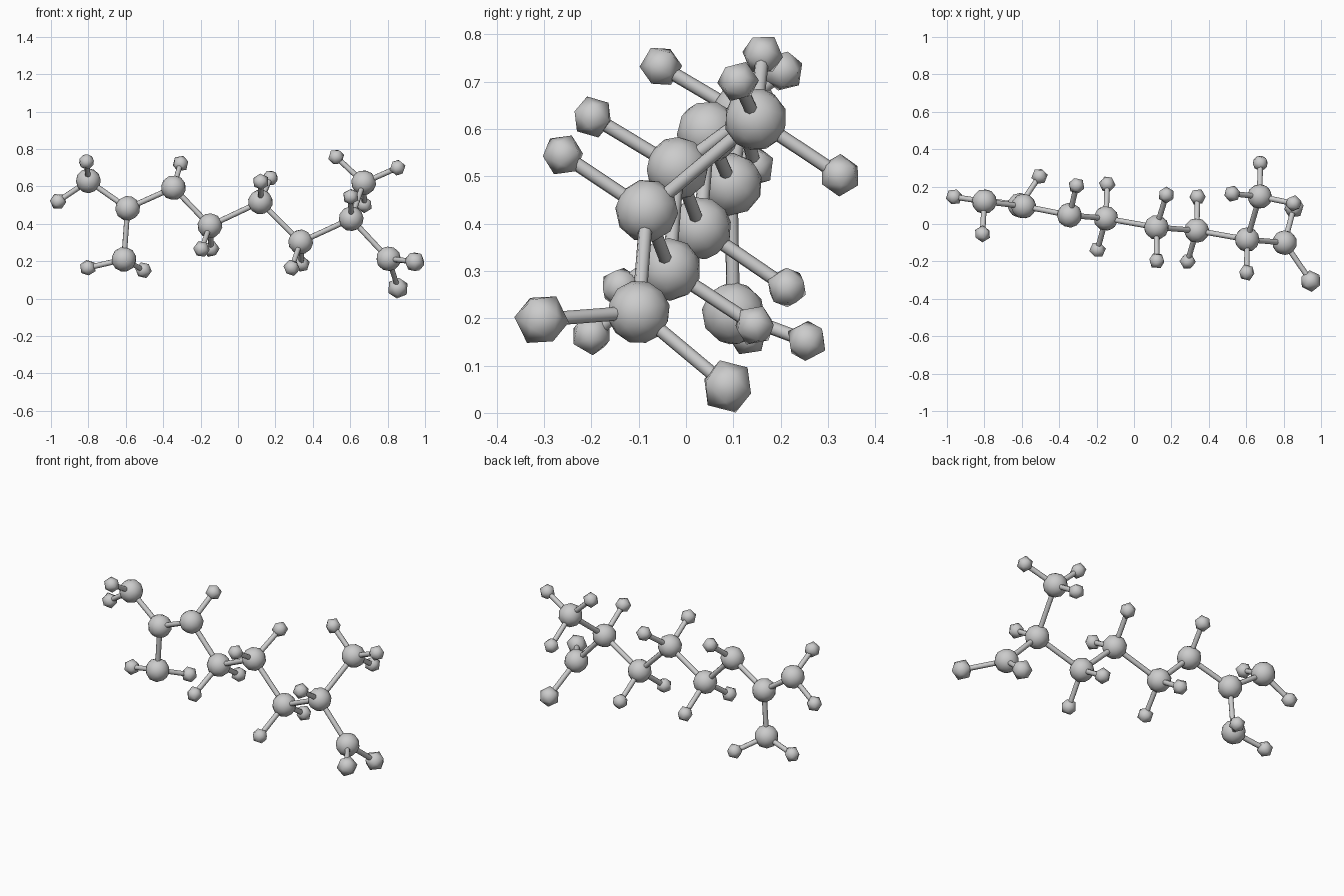
import bpy, random
from mathutils import Vector, Euler

if "Cube" in bpy.data.objects:
    bpy.data.objects.remove(bpy.data.objects["Cube"])

random.seed(4)

# chain atoms: position, then the small end atoms attached to each
chain = {
    "A": (-.80, .12, .63), "B": (-.59, .095, .483), "C": (-.61, .10, .21),
    "D": (-.345, .047, .593), "E": (-.15, .03, .39), "F": (.12, -.018, .517),
    "G": (.335, -.035, .303), "H": (.605, -.083, .427), "I": (.672, .147, .62),
    "J": (.805, -.10, .213),
}
links = ["AB", "BC", "BD", "DE", "EF", "FG", "GH", "HI", "HJ"]
small = {
    "A": [(-.962, .145, .52), (-.81, -.053, .732)],
    "C": [(-.803, .13, .165), (-.505, .255, .152)],
    "D": [(-.307, .205, .722)],
    "E": [(-.195, -.138, .265), (-.143, .213, .265)],
    "F": [(.122, -.197, .625), (.173, .155, .645)],
    "G": [(.287, -.2, .165), (.34, .145, .185)],
    "H": [(.603, -.26, .545)],
    "I": [(.525, .162, .757), (.853, .11, .70), (.675, .325, .502)],
}
end = {"J": [(.855, .088, .056), (.945, -.305, .197)]}


def smooth(ob, name):
    ob.name = name
    for p in ob.data.polygons:
        p.use_smooth = True


def atom(name, pos, radius, sub):
    rot = Euler([random.uniform(0, 6.28) for _ in range(3)])
    bpy.ops.mesh.primitive_ico_sphere_add(subdivisions=sub, radius=radius, location=pos, rotation=rot)
    smooth(bpy.context.object, name)


def bond(name, a, b, radius=.0145):
    a, b = Vector(a), Vector(b)
    d = b - a
    bpy.ops.mesh.primitive_cylinder_add(vertices=8, radius=radius, depth=d.length, location=(a + b) / 2,
                                        rotation=d.to_track_quat('Z', 'Y').to_euler(),
                                        end_fill_type='NOTHING')
    smooth(bpy.context.object, name)


# large chain atoms and the rods between them
for key, pos in chain.items():
    atom("chain_atom_" + key.lower(), pos, .067, 2)
for a, b in links:
    bond("chain_bond", chain[a], chain[b])

# small end atoms, and the two slightly bigger ones at the lower end
for group, name, radius in ((small, "small_atom", .045), (end, "end_atom", .058)):
    for key, points in group.items():
        for p in points:
            atom(name, p, radius, 1)
            bond(name + "_bond", chain[key], p)
